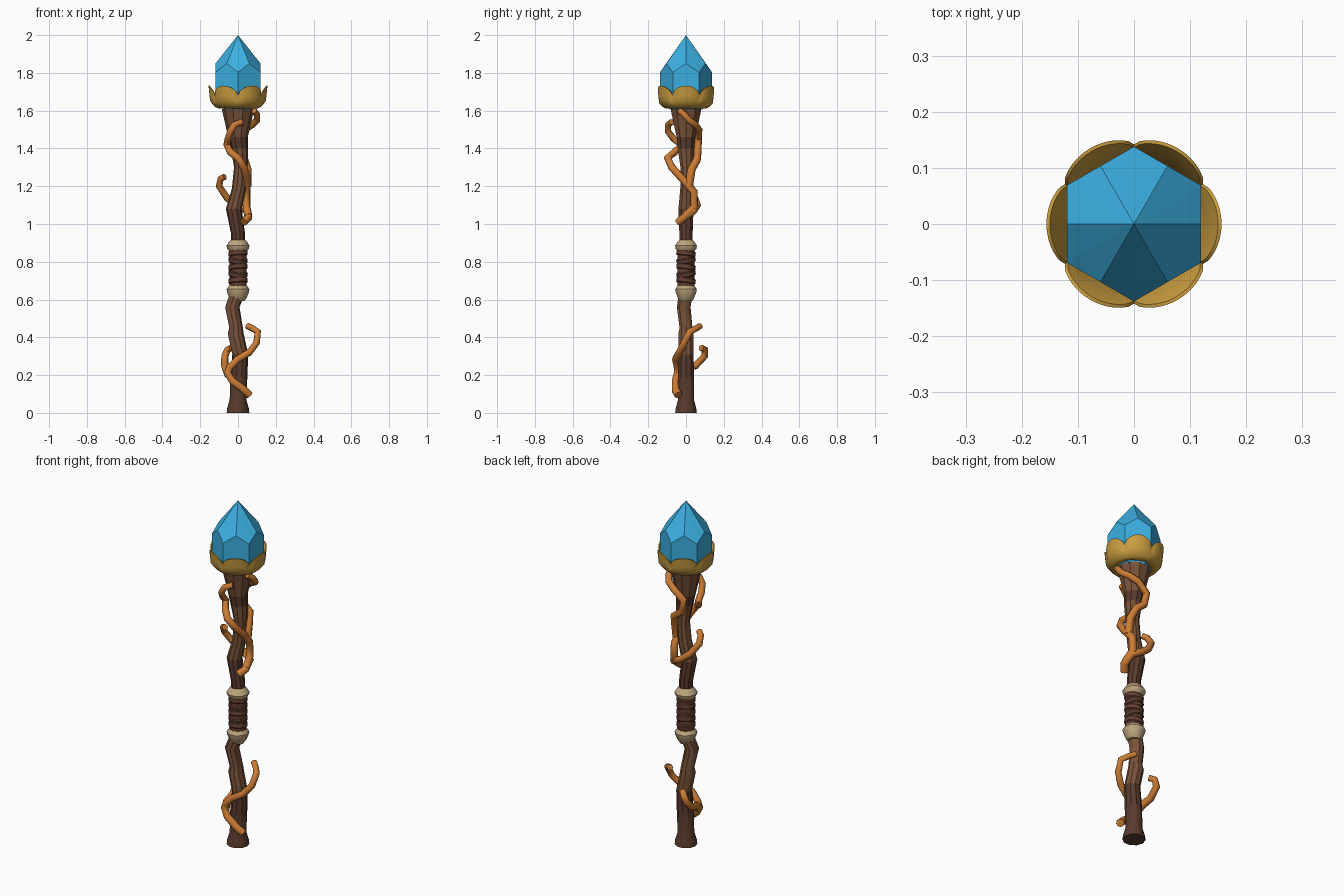
import bpy, bmesh, math
from mathutils import Vector, Matrix

cube = bpy.data.objects.get("Cube")
if cube:
    bpy.data.objects.remove(cube, do_unlink=True)


def material(name, r, g, b):
    m = bpy.data.materials.new(name)
    m.use_nodes = True
    m.diffuse_color = (r, g, b, 1)
    bsdf = m.node_tree.nodes["Principled BSDF"]
    bsdf.inputs["Base Color"].default_value = (r, g, b, 1)
    bsdf.inputs["Roughness"].default_value = 0.6
    return m


BLUE = material("crystal blue", 0.045, 0.43, 0.75)
GOLD = material("gold", 0.58, 0.33, 0.05)
ORANGE = material("vine orange", 0.60, 0.20, 0.035)
WOOD = material("wood brown", 0.19, 0.085, 0.042)
DARK = material("dark wood", 0.10, 0.043, 0.026)
LEATHER = material("leather", 0.13, 0.05, 0.03)
BONE = material("bone tan", 0.52, 0.38, 0.21)


def finish(obj, mats, angle):
    for m in mats:
        obj.data.materials.append(m)
    bpy.ops.object.select_all(action='DESELECT')
    obj.select_set(True)
    bpy.context.view_layer.objects.active = obj
    if angle:
        bpy.ops.object.shade_smooth_by_angle(angle=math.radians(angle))
    return obj


def loft(name, rings, mats, angle=40, caps=True):
    """Skin a stack of equal-length point rings, bottom to top."""
    bm = bmesh.new()
    rows = [[bm.verts.new(p) for p in ring] for ring in rings]
    n = len(rows[0])
    for low, high in zip(rows, rows[1:]):
        for i in range(n):
            j = (i + 1) % n
            bm.faces.new((low[i], low[j], high[j], high[i]))
    if caps:
        bm.faces.new(rows[0][::-1])
        bm.faces.new(rows[-1])
    bmesh.ops.recalc_face_normals(bm, faces=bm.faces)
    mesh = bpy.data.meshes.new(name)
    bm.to_mesh(mesh)
    bm.free()
    obj = bpy.data.objects.new(name, mesh)
    bpy.context.collection.objects.link(obj)
    return finish(obj, mats, angle)


def circle(x, y, z, r, n=10, turn=0.0):
    return [Vector((x + r * math.cos(math.tau * i / n + turn),
                    y + r * math.sin(math.tau * i / n + turn), z)) for i in range(n)]


# Crooked wooden shaft: x offset, y offset, height, radius
shaft_path = [(0, 0, 0, .06), (0, 0, .025, .057), (0, 0, .07, .044), (.005, 0, .2, .045),
              (.012, 0, .31, .042), (-.012, 0, .42, .042), (-.01, 0, .45, .036),
              (-.03, -.012, .56, .038), (0, 0, .64, .04), (0, 0, .88, .038),
              (0, 0, .95, .037), (-.022, 0, 1.08, .042), (.005, .005, 1.19, .037),
              (.015, .005, 1.3, .036), (.008, 0, 1.4, .046), (0, 0, 1.46, .052),
              (0, 0, 1.61, .086)]
shaft = loft("shaft", [circle(*p) for p in shaft_path], [WOOD, DARK], 35)
for face in shaft.data.polygons:
    z = face.center.z
    if z < .31 or .9 < z < 1.08 or 1.4 < z < 1.46:
        face.material_index = 1

# Leather grip with slanted wrappings
loft("grip", [circle(0, 0, z, .046, 12) for z in (.65, .87)], [LEATHER])
for k in range(5):
    z = .70 + .036 * k
    tilt = Matrix.Rotation(math.radians(12 if k % 2 else -9), 4, Vector((1, .6, 0)))
    wrap = loft("grip_wrap", [circle(0, 0, h, r, 12) for h, r in
                              ((-.015, .046), (-.010, .051), (.010, .051), (.015, .046))],
                [DARK if k % 2 else LEATHER])
    wrap.matrix_world = Matrix.Translation((0, 0, z)) @ tilt

# Bone collars at both ends of the grip
for name, profile in (
        ("upper_collar", [(.852, .044), (.87, .058), (.885, .061), (.908, .046), (.918, .036)]),
        ("lower_collar", [(.592, .034), (.61, .046), (.64, .058), (.655, .060), (.675, .046)])):
    loft(name, [circle(0, 0, z, r, 10) for z, r in profile], [BONE], 35)

# Vines winding around the shaft
vines = {
    "lower_vine": [(.06, -.04, .095), (.035, -.055, .12), (-.03, -.055, .17), (-.055, -.045, .21),
                   (-.045, -.045, .24), (0, -.055, .285), (.06, -.035, .32), (.098, -.01, .37),
                   (.105, .02, .43), (.08, .05, .445), (.05, .075, .46)],
    "lower_vine_branch": [(-.05, -.045, .2), (-.065, -.01, .235), (-.07, .05, .25),
                          (-.07, .098, .3), (-.055, .1, .335), (-.035, .08, .345)],
    "left_vine": [(.03, -.04, 1.01), (.055, -.01, 1.035), (.05, .04, 1.07), (-.01, .06, 1.1),
                  (-.06, .045, 1.14), (-.1, .02, 1.2), (-.092, -.005, 1.24), (-.07, -.02, 1.25)],
    "middle_vine": [(.055, -.005, 1.04), (.045, .045, 1.09), (.045, .042, 1.17), (.05, -.02, 1.24),
                    (.03, -.075, 1.3), (.0, -.098, 1.35), (-.04, -.06, 1.38), (-.06, -.03, 1.42),
                    (-.053, -.065, 1.45), (-.04, -.095, 1.49), (-.02, -.095, 1.525),
                    (.02, -.075, 1.54)],
    "upper_vine": [(.05, .015, 1.2), (.05, .03, 1.29), (.035, .058, 1.34), (-.015, .062, 1.38),
                   (-.03, .065, 1.45), (.03, .068, 1.5), (.075, .05, 1.525), (.1, .015, 1.55),
                   (.1, -.01, 1.58), (.085, -.035, 1.6)],
}
for name, path in vines.items():
    curve = bpy.data.curves.new(name, 'CURVE')
    curve.dimensions = '3D'
    curve.bevel_depth = .02
    curve.bevel_resolution = 2
    curve.use_fill_caps = True
    spline = curve.splines.new('POLY')
    spline.points.add(len(path) - 1)
    for i, (point, co) in enumerate(zip(spline.points, path)):
        point.co = (*co, 1)
        point.radius = 1.1 - .3 * i / len(path)
    obj = bpy.data.objects.new(name, curve)
    bpy.context.collection.objects.link(obj)
    bpy.ops.object.select_all(action='DESELECT')
    obj.select_set(True)
    bpy.context.view_layer.objects.active = obj
    bpy.ops.object.convert(target='MESH')
    finish(bpy.context.object, [ORANGE], 50)

# Crystal: hexagonal prism whose point is turned half a side
SIDES = 12
def hexagon(z_corner, z_mid, scale=1.0):
    ring = []
    for i in range(SIDES):
        a = math.tau * i / SIDES
        corner = i % 2 == 1
        r = scale * (.138 if corner else .138 * math.cos(math.pi / 6))
        ring.append(Vector((r * math.cos(a), r * math.sin(a), z_corner if corner else z_mid)))
    return ring


crystal = loft("crystal", [hexagon(1.606, 1.606, .62), hexagon(1.68, 1.68),
                           hexagon(1.803, 1.85), hexagon(2, 2, .001)], [BLUE], 0)
bm = bmesh.new()
bm.from_mesh(crystal.data)
bmesh.ops.remove_doubles(bm, verts=bm.verts, dist=.001)
bmesh.ops.dissolve_limit(bm, angle_limit=.03, verts=bm.verts, edges=bm.edges)
bm.to_mesh(crystal.data)
bm.free()

# Gold cup of six leaning petals
STEPS = 96
def petal_ring(t, inner):
    ring = []
    for i in range(STEPS):
        a = math.tau * i / STEPS
        bulge = abs(math.cos(3 * a)) ** .55
        z = 1.612 + t * (.068 + .052 * bulge)
        r = .105 + .033 * min(1, t * 3) ** .6 + t * .004 + bulge * .014 * t ** .5
        if inner:
            r -= .006 + .022 * math.sin(math.pi * min(1, .25 + t * .75)) * (.4 + .6 * bulge)
            z += .006 * (1 - t)
        ring.append(Vector((r * math.cos(a), r * math.sin(a), z)))
    return ring


levels = [0, .06, .16, .33, .55, .8, .95, 1]
rings = [petal_ring(t, False) for t in levels] + [petal_ring(t, True) for t in levels[::-1]]
rings.append(rings[0])
cup = loft("petal_cup", rings, [GOLD], 60, caps=False)
bm = bmesh.new()
bm.from_mesh(cup.data)
bmesh.ops.remove_doubles(bm, verts=bm.verts, dist=.0001)
bmesh.ops.recalc_face_normals(bm, faces=bm.faces)
bm.to_mesh(cup.data)
bm.free()
